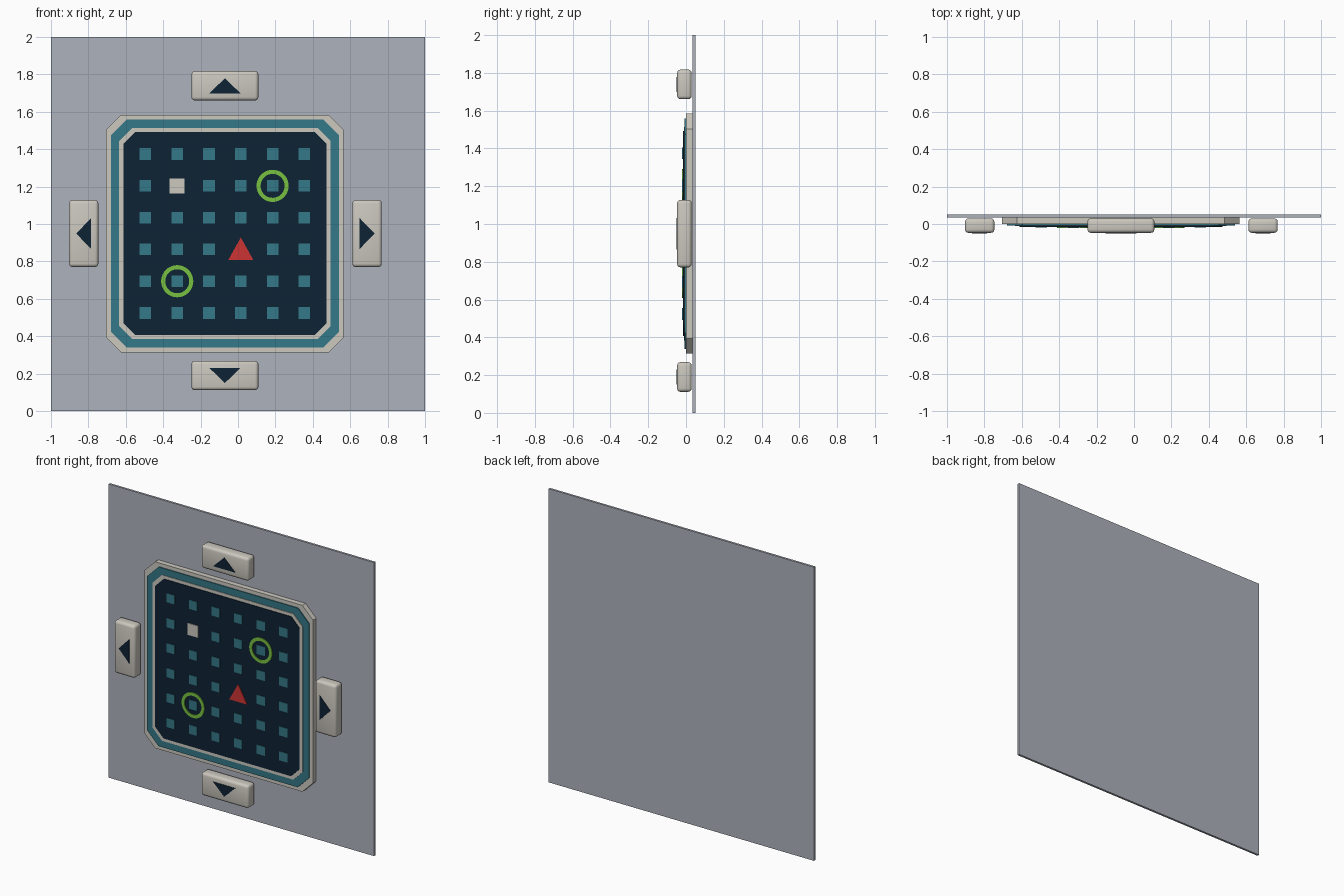
import bpy, bmesh, math

if "Cube" in bpy.data.objects:
    bpy.data.objects.remove(bpy.data.objects["Cube"])

CX, CZ = -0.07, 0.949   # centre of the screen


def lin(c):
    c /= 255
    return c / 12.92 if c <= 0.04045 else ((c + 0.055) / 1.055) ** 2.4


def mat(name, r, g, b):
    m = bpy.data.materials.new(name)
    m.diffuse_color = (lin(r), lin(g), lin(b), 1)
    m.use_nodes = True
    m.node_tree.nodes["Principled BSDF"].inputs["Base Color"].default_value = m.diffuse_color
    return m


GREY = mat("wall grey", 174, 178, 188)
CREAM = mat("cream", 204, 200, 191)
TEAL = mat("teal", 52, 120, 136)
NAVY = mat("dark navy", 13, 34, 52)
GREEN = mat("green", 120, 192, 65)
RED = mat("red", 204, 52, 52)


def prism(name, pts, y0, y1, m, bevel=0):
    """Extrude an x-z outline from y0 (front) to y1 (back)."""
    bm = bmesh.new()
    face = bm.faces.new([bm.verts.new((x, y0, z)) for x, z in pts])
    ext = bmesh.ops.extrude_face_region(bm, geom=[face], use_keep_orig=True)
    for v in ext["geom"]:
        if isinstance(v, bmesh.types.BMVert):
            v.co.y = y1
    bmesh.ops.recalc_face_normals(bm, faces=bm.faces)
    if bevel:
        bmesh.ops.bevel(bm, geom=bm.edges[:], offset=bevel, segments=3,
                        profile=0.5, affect='EDGES')
    return finish(name, bm, m)


def finish(name, bm, m):
    me = bpy.data.meshes.new(name)
    bm.to_mesh(me)
    bm.free()
    me.materials.append(m)
    ob = bpy.data.objects.new(name, me)
    bpy.context.collection.objects.link(ob)
    return ob


def rect(x, z, w, h):
    return [(x + sx * w / 2, z + sz * h / 2)
            for sx, sz in ((-1, -1), (1, -1), (1, 1), (-1, 1))]


def octagon(h, c):
    q = [(h, -h + c), (h, h - c), (h - c, h), (-h + c, h),
         (-h, h - c), (-h, -h + c), (-h + c, -h), (h - c, -h)]
    return [(CX + x, CZ + z) for x, z in q]


def ring(name, x, z, r_out, r_in, y0, y1, m, n=40):
    bm = bmesh.new()
    loops = []
    for r, y in ((r_out, y0), (r_out, y1), (r_in, y1), (r_in, y0)):
        loops.append([bm.verts.new((x + r * math.cos(2 * math.pi * i / n), y,
                                    z + r * math.sin(2 * math.pi * i / n)))
                      for i in range(n)])
    for k in range(4):
        a, b = loops[k], loops[(k + 1) % 4]
        for i in range(n):
            j = (i + 1) % n
            bm.faces.new((a[i], a[j], b[j], b[i]))
    bmesh.ops.recalc_face_normals(bm, faces=bm.faces)
    return finish(name, bm, m)


# Wall panel and stacked screen layers
prism("wall_panel", rect(0, 1, 2, 2), 0.035, 0.05, GREY)
prism("screen_frame", octagon(0.635, 0.08), 0.0, 0.035, CREAM)
prism("teal_border", octagon(0.61, 0.085), -0.007, 0.0, TEAL)
prism("inner_trim", octagon(0.565, 0.07), -0.011, -0.007, CREAM)
prism("screen", octagon(0.543, 0.063), -0.016, -0.011, NAVY)

# Dot grid, with a pale square and a red triangle in place of two dots
for row in range(6):
    for col in range(6):
        x, z = CX + (col - 2.5) * 0.17, CZ + (2.5 - row) * 0.17
        if (row, col) == (1, 1):
            prism("pale_marker", rect(x, z, 0.08, 0.08), -0.021, -0.016, CREAM)
        elif (row, col) == (3, 3):
            prism("red_marker", [(x - 0.067, z - 0.056), (x + 0.067, z - 0.056),
                                 (x, z + 0.064)], -0.021, -0.016, RED)
        else:
            prism("grid_dot", rect(x, z, 0.062, 0.062), -0.02, -0.016, TEAL)
        if (row, col) in ((1, 4), (4, 1)):
            ring("green_ring", x, z, 0.086, 0.064, -0.021, -0.016, GREEN)

# Four arrow buttons around the screen
for name, dx, dz, dist in (("up", 0, 1, 0.79), ("down", 0, -1, 0.759),
                           ("left", -1, 0, 0.755), ("right", 1, 0, 0.76)):
    x, z = CX + dx * dist, CZ + dz * dist
    w, h = (0.358, 0.157) if dz else (0.157, 0.358)
    b = prism(name + "_button", rect(x, z, w, h), -0.047, 0.03, CREAM, 0.018)
    bpy.context.view_layer.objects.active = b
    b.select_set(True)
    bpy.ops.object.shade_smooth_by_angle(angle=math.radians(35))
    b.select_set(False)
    tri = [(0.04, 0), (-0.04, 0.083), (-0.04, -0.083)]   # along, across
    prism(name + "_arrow", [(x + a * dx - c * dz, z + a * dz + c * dx)
                            for a, c in tri], -0.05, -0.046, NAVY)
